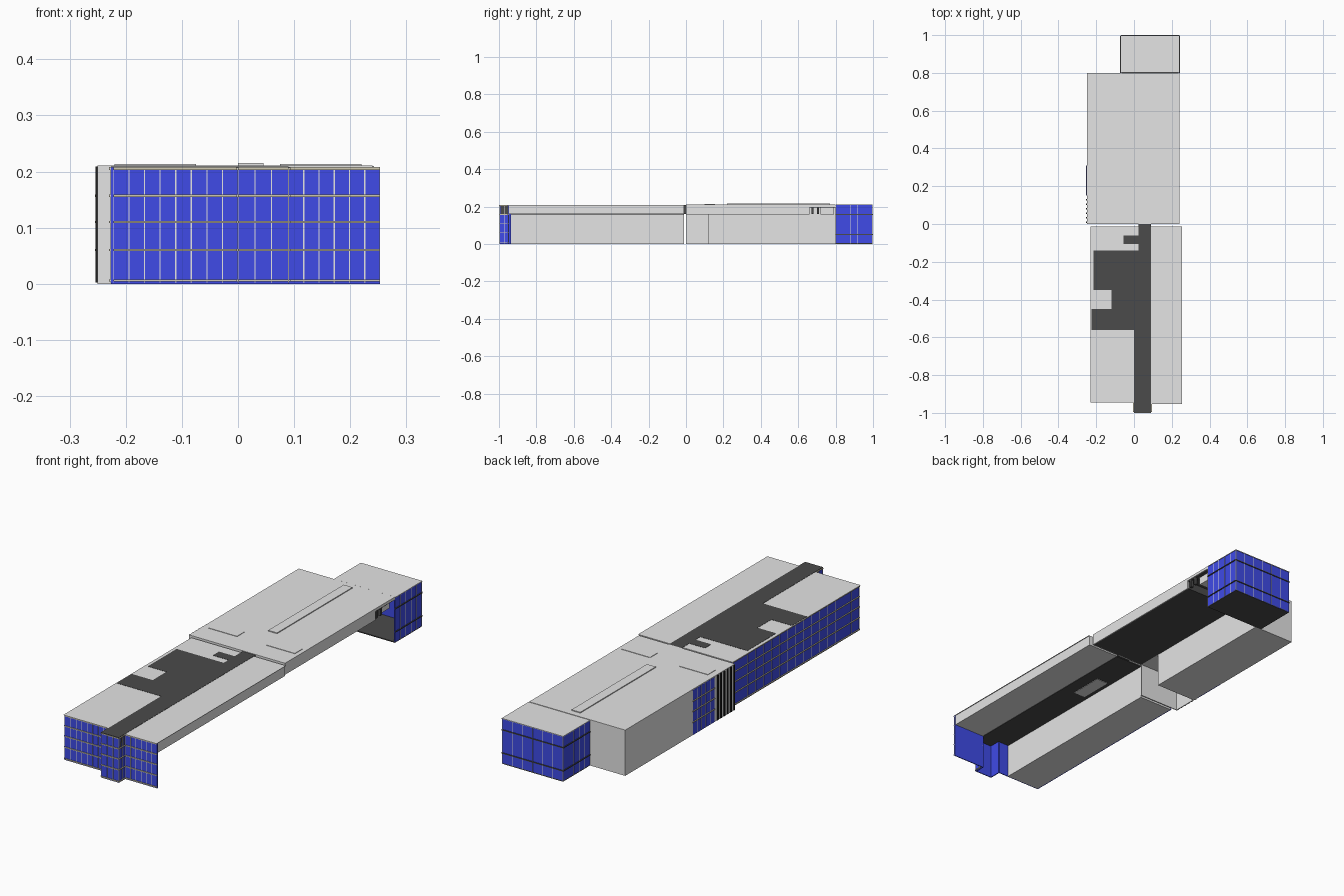
import bpy
import bmesh

cube = bpy.data.objects.get("Cube")
if cube:
    bpy.data.objects.remove(cube)


def material(name, red, green, blue):
    colour = (red, green, blue, 1)
    mat = bpy.data.materials.new(name)
    mat.use_nodes = True
    mat.diffuse_color = colour
    mat.node_tree.nodes["Principled BSDF"].inputs["Base Color"].default_value = colour
    return mat


LIGHT = material("light_grey", 0.78, 0.78, 0.78)
DARK = material("dark_grey", 0.07, 0.07, 0.07)
BLUE = material("blue_glass", 0.05, 0.07, 0.8)
TAN = material("ledge_tan", 0.62, 0.58, 0.45)
BLACK = material("fin_black", 0.015, 0.015, 0.015)


def boxes(name, mat, *bounds):
    """One object made of boxes given as (x0, x1, y0, y1, z0, z1)."""
    bm = bmesh.new()
    for left, right, front, back, bottom, top in bounds:
        for vert in bmesh.ops.create_cube(bm, size=1)["verts"]:
            vert.co.x = right if vert.co.x > 0 else left
            vert.co.y = back if vert.co.y > 0 else front
            vert.co.z = top if vert.co.z > 0 else bottom
    mesh = bpy.data.meshes.new(name)
    bm.to_mesh(mesh)
    bm.free()
    mesh.materials.append(mat)
    ob = bpy.data.objects.new(name, mesh)
    bpy.context.collection.objects.link(ob)
    return ob


# Shared plan lines and levels
SKIN = 0.004
TRIM = SKIN / 2
ROOF = 0.207
FRONT_TOP = ROOF + TRIM / 2
DARK_TOP = ROOF + TRIM
BACK_TOP = ROOF + SKIN
SOFFIT = 0.16
CEILING = SOFFIT - TRIM
SLAB = 0.198
FRONT_WEST, FRONT_EAST = -0.226, 0.253
BACK_WEST, BACK_EAST = -0.25, 0.24
INNER_FRONT, INNER_BACK = -0.05, -0.04
BAY_EAST = 0.09
BAY_FRONT, WEST_FRONT, EAST_FRONT = -0.996, -0.94, -0.95
GAP = -0.012
STRIP_WEST, STRIP_TURN = 0.025, -0.14
RECESS, HALL_BACK, BLOCK_BACK = 0.12, 0.8, 0.996
BLOCK_WEST = -0.07
FASCIA_END = 0.66
LEDGES = (0.006, 0.06, 0.11, 0.157, ROOF - TRIM)
WINDOW_LEDGES = LEDGES[1:-1]
BLOCK_LEDGES = (0.05, 0.157)


def facade(name, axis, plane, start, end, out, panes, ledges=LEDGES, ledge_mat=TAN):
    """Glass sheet with mullions and ledges; axis is the direction it runs along."""
    def span(first, last, inner, outer, bottom, top):
        depth = sorted((plane + out * inner, plane + out * outer))
        if axis == "x":
            return (first, last, *depth, bottom, top)
        return (*depth, first, last, bottom, top)

    half = TRIM / 2
    bars = [start + (end - start) * i / panes for i in range(panes + 1)]
    boxes(name + "_glass", BLUE, span(start, end, -SKIN, 0, 0, ROOF))
    boxes(name + "_mullions", LIGHT,
          *[span(max(start, bar - half), min(end, bar + half), 0, half, TRIM, ROOF)
            for bar in bars])
    boxes(name + "_ledges", ledge_mat,
          *[span(start, end, 0, SKIN, level - TRIM, level + TRIM) for level in ledges])


# Front hall: solid west wing, raised east wing, dark corridor between
boxes("front_west_wing", LIGHT,
      (FRONT_WEST + SKIN, INNER_FRONT, WEST_FRONT + SKIN, GAP, 0, ROOF))
boxes("front_west_roof", LIGHT,
      (FRONT_WEST - SKIN, 0, WEST_FRONT - SKIN, GAP, ROOF, FRONT_TOP),
      (INNER_FRONT, 0, WEST_FRONT + SKIN, GAP, SOFFIT + SKIN, ROOF),
      (0, STRIP_WEST, STRIP_TURN, GAP, SOFFIT + SKIN, FRONT_TOP))
boxes("front_east_wing", LIGHT,
      (BAY_EAST, FRONT_EAST - SKIN, EAST_FRONT + SKIN, GAP, SOFFIT, ROOF))
boxes("front_east_roof", LIGHT,
      (BAY_EAST, FRONT_EAST, EAST_FRONT - SKIN, GAP, ROOF, FRONT_TOP))
boxes("corridor", DARK,
      (0, BAY_EAST, BAY_FRONT + SKIN, STRIP_TURN, SOFFIT, DARK_TOP),
      (STRIP_WEST, BAY_EAST, STRIP_TURN, 0, SOFFIT, DARK_TOP),
      (0, BAY_EAST, BAY_FRONT - TRIM, BAY_FRONT + SKIN, ROOF, DARK_TOP))
boxes("corridor_ceiling", DARK,
      (INNER_FRONT, BAY_EAST, WEST_FRONT + SKIN, GAP, CEILING, SOFFIT + SKIN))
boxes("ceiling_panel", LIGHT, (-0.03, 0.03, -0.38, -0.22, CEILING - TRIM, CEILING))

# Dark patches on the front roof
boxes("roof_patches", DARK,
      *[(west, east, front, back, ROOF, DARK_TOP) for west, east, front, back in (
          (-0.215, 0, -0.35, STRIP_TURN), (-0.12, 0, -0.45, -0.35),
          (FRONT_WEST, 0, -0.56, -0.45), (-0.055, STRIP_WEST, -0.105, -0.06))])

# Glazed walls of the front hall
facade("front_west", "x", WEST_FRONT, FRONT_WEST + SKIN, 0, -1, 8)
facade("front_middle", "x", BAY_FRONT, 0, BAY_EAST, -1, 3)
facade("front_east", "x", EAST_FRONT, BAY_EAST, FRONT_EAST, -1, 6)
facade("bay_east_side", "y", BAY_EAST, BAY_FRONT, EAST_FRONT + SKIN, 1, 2)
facade("bay_west_side", "y", 0, BAY_FRONT, WEST_FRONT, -1, 2)
facade("west_side", "y", FRONT_WEST, WEST_FRONT, GAP, -1, 16)

# Back hall: solid west wing with an open recess, raised roof slab to the east
boxes("back_west_wing", LIGHT, (BACK_WEST, INNER_BACK, RECESS, HALL_BACK, 0, ROOF))
boxes("recess_walls", LIGHT,
      (BACK_WEST, INNER_BACK, 0, SKIN, 0, ROOF),
      (BACK_WEST, BACK_WEST + SKIN, 0, RECESS, 0, ROOF))
boxes("back_roof", LIGHT, (BACK_WEST, BACK_EAST, 0, HALL_BACK, SLAB, BACK_TOP))
boxes("east_fascia", LIGHT,
      (BACK_EAST - SKIN, BACK_EAST, 0, FASCIA_END, CEILING, SLAB),
      (INNER_BACK, BACK_EAST, 0, SKIN, CEILING, SLAB))
boxes("back_ceiling", DARK,
      (INNER_BACK, BACK_EAST - SKIN, SKIN, FASCIA_END, CEILING, SLAB),
      (INNER_BACK, BACK_EAST - SKIN, FASCIA_END, HALL_BACK, SLAB - SKIN, SLAB))
boxes("recess_ceiling", LIGHT,
      (BACK_WEST + SKIN, INNER_BACK, SKIN, RECESS, CEILING, SLAB))
boxes("service_box", LIGHT, (0.1, 0.22, 0.72, 0.79, CEILING, SLAB - SKIN))
boxes("service_posts", DARK,
      *[(BACK_EAST - 0.015, BACK_EAST - SKIN, y, y - GAP, SOFFIT, SLAB) for y in (0.67, 0.7)])
fin_pitch = RECESS / 5
boxes("recess_fins", BLACK,
      *[(BACK_WEST - SKIN, BACK_WEST, SKIN + fin_pitch * i, SKIN + fin_pitch * (i + 1 / 3),
         TRIM, DARK_TOP) for i in range(6)])
facade("back_west_windows", "y", BACK_WEST - TRIM / 4, 0.15, 0.31, -1, 5, WINDOW_LEDGES)

# Low roof upstands
boxes("long_upstand", LIGHT, (0, 0.045, 0.22, 0.77, BACK_TOP, BACK_TOP + SKIN))
boxes("cross_upstands", LIGHT,
      *[(west, west + 0.145, 0.1, 0.155, BACK_TOP, BACK_TOP + TRIM)
        for west in (-0.22, 0.075)])

# Back block: glazed on three sides, open toward the hall
boxes("block_roof", LIGHT,
      (BLOCK_WEST - TRIM, BACK_EAST + TRIM, HALL_BACK + TRIM, BLOCK_BACK + TRIM,
       ROOF, BACK_TOP - TRIM / 2),
      (BLOCK_WEST + SKIN, BACK_EAST - SKIN, HALL_BACK + TRIM, BLOCK_BACK - SKIN,
       SLAB, ROOF))
boxes("block_floor", DARK,
      (BLOCK_WEST, BACK_EAST, HALL_BACK, BLOCK_BACK, -TRIM / 4, SKIN))
facade("block_back", "x", BLOCK_BACK, BLOCK_WEST, BACK_EAST, 1, 6, BLOCK_LEDGES, DARK)
for side, plane, out in (("east", BACK_EAST, 1), ("west", BLOCK_WEST, -1)):
    facade("block_" + side, "y", plane, HALL_BACK, BLOCK_BACK, out, 5, BLOCK_LEDGES, DARK)
